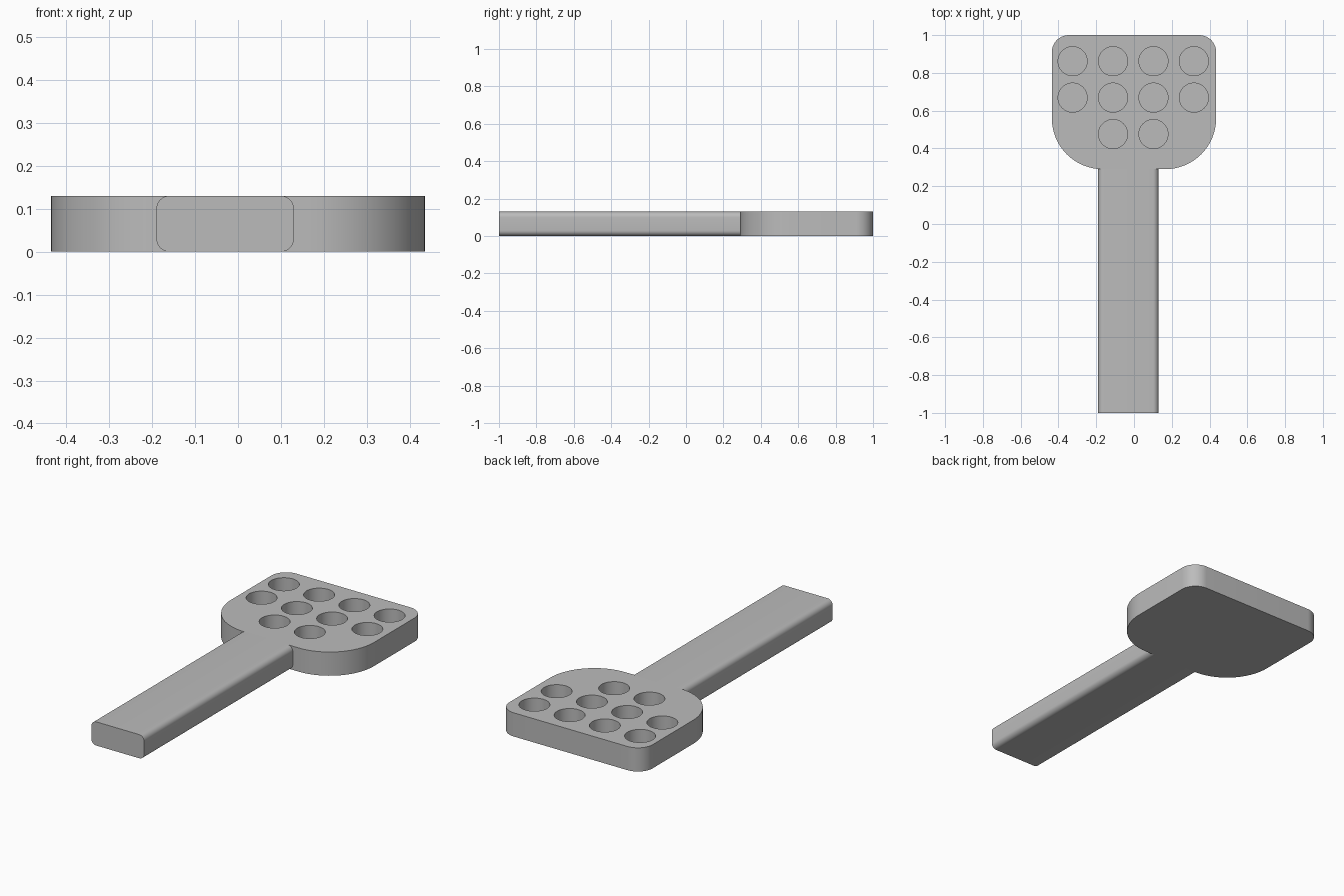
import bpy, bmesh
from math import cos, sin, pi
from mathutils import Vector, Matrix

cube = bpy.data.objects.get("Cube")
if cube:
    bpy.data.objects.remove(cube, do_unlink=True)

THICK = 0.13

# Single grey finish
grey = bpy.data.materials.new("light grey")
grey.use_nodes = True
colour = (0.5, 0.5, 0.5, 1)
grey.diffuse_color = colour
grey.node_tree.nodes["Principled BSDF"].inputs["Base Color"].default_value = colour


def rounded_rect(x0, x1, y0, y1, r_low, r_high, steps):
    """Counter-clockwise outline with separate lower and upper corner radii."""
    corners = [(x1 - r_high, y1 - r_high, r_high), (x0 + r_high, y1 - r_high, r_high),
               (x0 + r_low, y0 + r_low, r_low), (x1 - r_low, y0 + r_low, r_low)]
    return [(cx + r * cos(a), cy + r * sin(a))
            for q, (cx, cy, r) in enumerate(corners)
            for a in [(q + i / steps) * pi / 2 for i in range(steps + 1)]]


def prism(name, outline, direction, place):
    """Extrude a placed flat outline along a direction."""
    bm = bmesh.new()
    face = bm.faces.new([bm.verts.new(place(u, v)) for u, v in outline])
    moved = bmesh.ops.extrude_face_region(bm, geom=[face])["geom"]
    bmesh.ops.translate(bm, vec=direction,
                        verts=[g for g in moved if isinstance(g, bmesh.types.BMVert)])
    bmesh.ops.recalc_face_normals(bm, faces=bm.faces)
    return to_object(name, bm)


def to_object(name, bm):
    mesh = bpy.data.meshes.new(name)
    bm.to_mesh(mesh)
    bm.free()
    mesh.materials.append(grey)
    obj = bpy.data.objects.new(name, mesh)
    bpy.context.collection.objects.link(obj)
    return obj


# Head: slab with tight far corners and broad shoulders
head = prism("head", rounded_rect(-0.435, 0.435, 0.29, 1, 0.27, 0.09, 16),
             Vector((0, 0, THICK)), lambda u, v: (u, v, 0))

# Handle: rounded bar, set slightly off centre
handle = prism("handle", rounded_rect(-0.19, 0.13, 0, THICK, 0.03, 0.03, 8),
               Vector((0, 1.293, 0)), lambda u, v: (u, -1, v))

# Round pockets: two rows of four and one row of two
PITCH_X, PITCH_Y, FLOOR, TOP = 0.214, 0.193, 0.03, 0.2
bm = bmesh.new()
for row, columns in enumerate([range(4), range(4), range(1, 3)]):
    for col in columns:
        centre = (-0.325 + col * PITCH_X, 0.862 - row * PITCH_Y, (FLOOR + TOP) / 2)
        bmesh.ops.create_cone(bm, cap_ends=True, segments=48, radius1=0.077,
                              radius2=0.077, depth=TOP - FLOOR,
                              matrix=Matrix.Translation(centre))
cutter = to_object("pocket_cutter", bm)

cut = head.modifiers.new("pockets", "BOOLEAN")
cut.operation = "DIFFERENCE"
cut.solver = "EXACT"
cut.object = cutter
bpy.context.view_layer.objects.active = head
bpy.ops.object.modifier_apply(modifier=cut.name)
bpy.data.objects.remove(cutter, do_unlink=True)

# Smooth curved walls, keep rims sharp
bpy.ops.object.select_all(action="DESELECT")
for obj in (head, handle):
    obj.select_set(True)
bpy.context.view_layer.objects.active = head
bpy.ops.object.shade_smooth_by_angle(angle=pi / 6)
